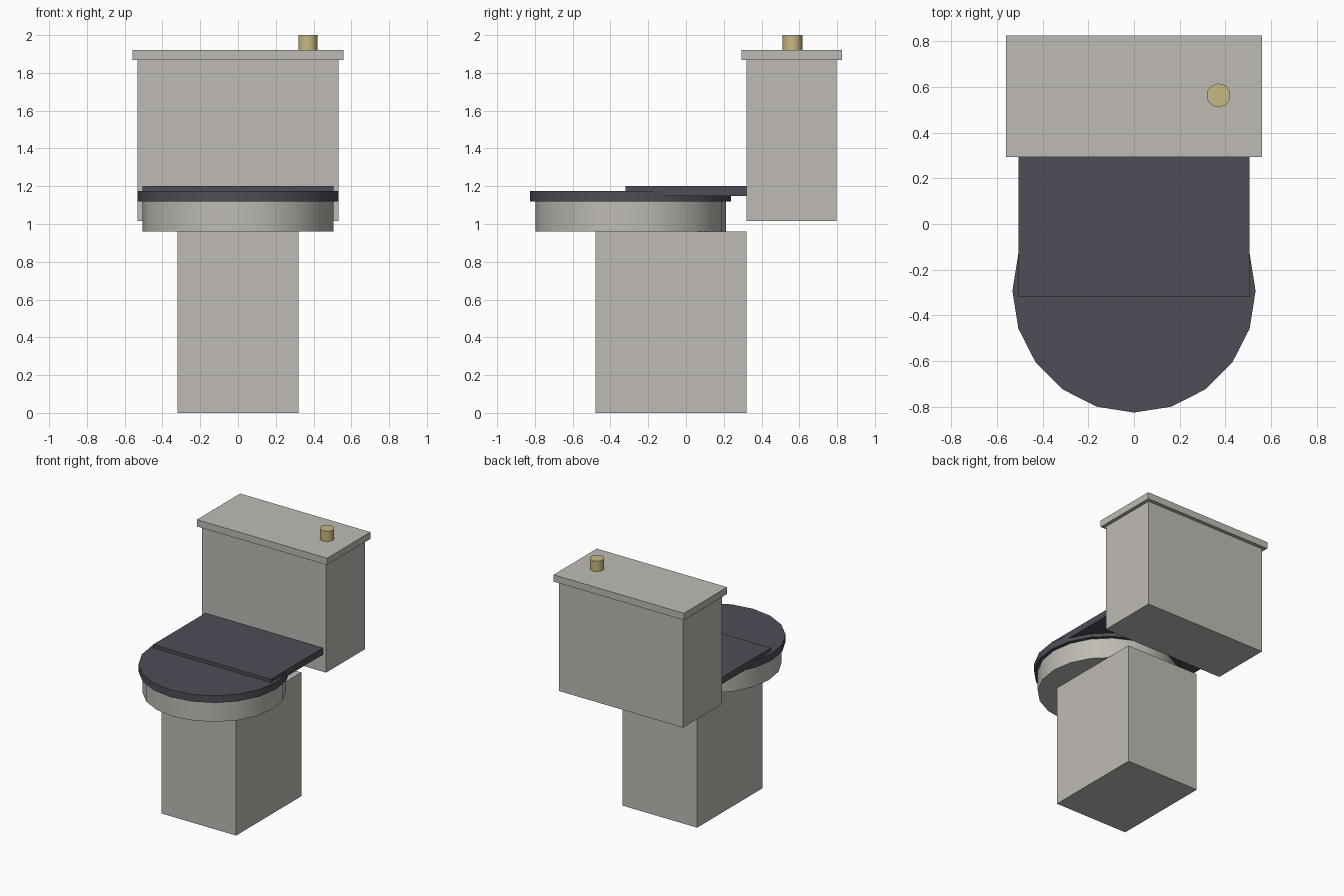
import bpy, bmesh, math
from mathutils import Matrix

cube = bpy.data.objects.get("Cube")
if cube:
    bpy.data.objects.remove(cube, do_unlink=True)


def material(name, rgb):
    m = bpy.data.materials.new(name)
    m.use_nodes = True
    m.diffuse_color = (*rgb, 1)
    m.node_tree.nodes["Principled BSDF"].inputs["Base Color"].default_value = (*rgb, 1)
    return m


porcelain = material("porcelain", (0.52, 0.50, 0.46))
dark = material("dark plastic", (0.075, 0.075, 0.095))
brass = material("brass", (0.58, 0.48, 0.23))


def finish(name, bm, mat, smooth=False):
    mesh = bpy.data.meshes.new(name)
    bm.to_mesh(mesh)
    bm.free()
    mesh.materials.append(mat)
    ob = bpy.data.objects.new(name, mesh)
    bpy.context.collection.objects.link(ob)
    if smooth:
        bpy.ops.object.select_all(action="DESELECT")
        ob.select_set(True)
        bpy.context.view_layer.objects.active = ob
        bpy.ops.object.shade_smooth_by_angle(angle=math.radians(40))


def box(name, half_width, y, z, mat):
    bm = bmesh.new()
    place = Matrix.Translation((0, sum(y) / 2, sum(z) / 2))
    size = Matrix.Diagonal((2 * half_width, y[1] - y[0], z[1] - z[0], 1))
    bmesh.ops.create_cube(bm, size=1, matrix=place @ size)
    finish(name, bm, mat)


def disc(name, sides, radius, x, y, z, mat):
    bm = bmesh.new()
    bmesh.ops.create_cone(bm, cap_ends=True, segments=sides, radius1=radius,
                          radius2=radius, depth=z[1] - z[0],
                          matrix=Matrix.Translation((x, y, sum(z) / 2)))
    finish(name, bm, mat, smooth=True)


# Base and bowl
box("pedestal", 0.32, (-0.48, 0.32), (0, 0.96), porcelain)
disc("bowl", 20, 0.505, 0, -0.293, (0.96, 1.12), porcelain)

# Seat and lid
disc("seat", 20, 0.532, 0, -0.293, (1.12, 1.175), dark)
box("seat_lid", 0.505, (-0.32, 0.32), (1.148, 1.2), dark)

# Water tank
box("tank", 0.532, (0.32, 0.797), (1.015, 1.867), porcelain)
box("tank_lid", 0.559, (0.294, 0.825), (1.867, 1.92), porcelain)
disc("flush_button", 10, 0.053, 0.37, 0.563, (1.92, 2.0), brass)
